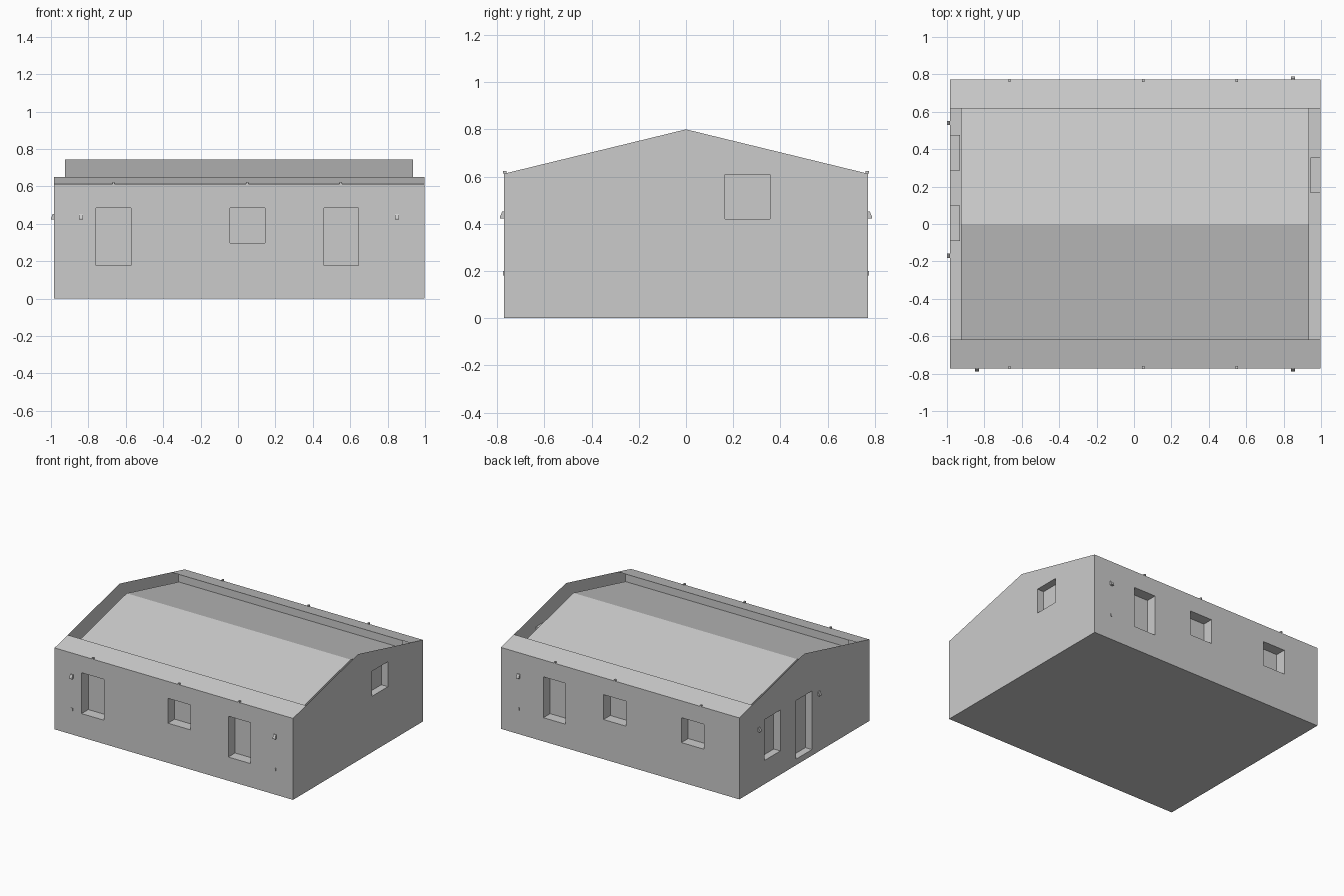
import bpy, bmesh

if "Cube" in bpy.data.objects:
    bpy.data.objects.remove(bpy.data.objects["Cube"])

X0, X1, Y = -0.984, 0.998, 0.772        # outer wall planes
IX0, IX1, IY = -0.925, 0.936, 0.617     # inner shell planes
EAVE, PEAK, RIDGE = 0.612, 0.80, 0.743
SLOPE = (PEAK - EAVE) / Y
Z0 = 0.008


def make(name, polys):
    """Mesh object from a list of polygons (each a list of points)."""
    bm = bmesh.new()
    for p in polys:
        bm.faces.new([bm.verts.new(c) for c in p])
    bmesh.ops.remove_doubles(bm, verts=bm.verts, dist=1e-5)
    bmesh.ops.recalc_face_normals(bm, faces=bm.faces)
    me = bpy.data.meshes.new(name)
    bm.to_mesh(me)
    bm.free()
    ob = bpy.data.objects.new(name, me)
    bpy.context.collection.objects.link(ob)
    return ob


def wall(name, f, u0, u1, openings, depth, gable=False):
    """Thin wall sheet with recessed openings; f maps (along, height, outward)."""
    us = sorted({u0, u1, *[o[0] for o in openings], *[o[1] for o in openings]})
    vs = sorted({Z0, EAVE, *[o[2] for o in openings], *[o[3] for o in openings]})
    polys = []
    for a, b in zip(us, us[1:]):
        for c, d in zip(vs, vs[1:]):
            mu, mv = (a + b) / 2, (c + d) / 2
            if not any(o[0] < mu < o[1] and o[2] < mv < o[3] for o in openings):
                polys.append([f(a, c, 0), f(b, c, 0), f(b, d, 0), f(a, d, 0)])
    for a, b, c, d in openings:
        ring = [(a, c), (b, c), (b, d), (a, d)]
        polys.append([f(u, v, -depth) for u, v in ring])
        for p, q in zip(ring, ring[1:] + ring[:1]):
            polys.append([f(*p, 0), f(*q, 0), f(*q, -depth), f(*p, -depth)])
    if gable:
        polys.append([f(u0, EAVE, 0), f(u1, EAVE, 0), f(0, PEAK, 0)])
    make(name, polys)


def front(u, v, d): return (u, -Y - d, v)
def back(u, v, d): return (u, Y + d, v)
def left(u, v, d): return (X0 - d, u, v)
def right(u, v, d): return (X1 + d, u, v)


def extrude(name, f, u, w, profile):
    """Small fitting: (height, outward) profile swept along the wall."""
    a = [f(u - w / 2, v, d) for v, d in profile]
    b = [f(u + w / 2, v, d) for v, d in profile]
    n = len(profile)
    make(name, [a, b] + [[a[i], a[(i + 1) % n], b[(i + 1) % n], b[i]] for i in range(n)])


# outer walls with windows and doors
wall("front_wall", front, X0, X1, [(-0.76, -0.572, 0.178, 0.485),
     (-0.042, 0.145, 0.298, 0.485), (0.46, 0.645, 0.178, 0.485)], 0.08)
wall("back_wall", back, X0, X1, [(0.46, 0.645, 0.178, 0.485),
     (-0.042, 0.145, 0.298, 0.485), (-0.69, -0.503, 0.298, 0.485)], 0.08)
wall("left_wall", left, -Y, Y, [(0.285, 0.475, 0.178, 0.485),
     (-0.09, 0.098, 0.045, 0.485)], 0.055, True)
wall("right_wall", right, -Y, Y, [(0.165, 0.355, 0.42, 0.608)], 0.055, True)

# floor slab
make("floor", [[(x, y, z) for x, y in ((X0, -Y), (X1, -Y), (X1, Y), (X0, Y))] for z in (0, Z0)]
     + [[(X0, s * Y, 0), (X1, s * Y, 0), (X1, s * Y, Z0), (X0, s * Y, Z0)] for s in (-1, 1)]
     + [[(x, -Y, 0), (x, Y, 0), (x, Y, Z0), (x, -Y, Z0)] for x in (X0, X1)])

# sloping eave strips along the tops of the long walls
low = RIDGE - IY * SLOPE
high = EAVE + (Y - IY) * SLOPE
for s, n in ((-1, "front"), (1, "back")):
    make(n + "_eave", [
        [(X0, s * Y, EAVE), (X1, s * Y, EAVE), (X1, s * IY, high), (X0, s * IY, high)],
        [(IX0, s * IY, low), (IX1, s * IY, low), (IX1, s * IY, high), (IX0, s * IY, high)]])

# sunken roof and inner wall shell
section = [(-IY, Z0), (-IY, low), (0, RIDGE), (IY, low), (IY, Z0)]
make("inner_shell_and_roof",
     [[(x, y, z) for y, z in section] for x in (IX0, IX1)]
     + [[(IX0, *p), (IX1, *p), (IX1, *q), (IX0, *q)] for p, q in zip(section, section[1:])])

# wedge wall lamps
wedge = [(0.453, 0), (0.422, 0), (0.422, 0.016), (0.43, 0.016), (0.453, 0.006)]
for f, u in ((front, -0.84), (front, 0.85), (back, 0.85), (left, 0.54), (left, -0.17)):
    extrude("wall_lamp", f, u, 0.022, wedge)

# small sockets low on the walls, and studs above the openings
for f, u in ((front, -0.84), (front, 0.85), (back, 0.85)):
    extrude("socket", f, u, 0.014, [(0.18, 0), (0.18, 0.004), (0.2, 0.004), (0.2, 0)])
for f in (front, back):
    for u in (-0.665, 0.05, 0.55):
        extrude("eave_stud", f, u, 0.012, [(0.612, 0.003), (0.612, -0.012), (0.624, -0.012), (0.624, 0.003)])
